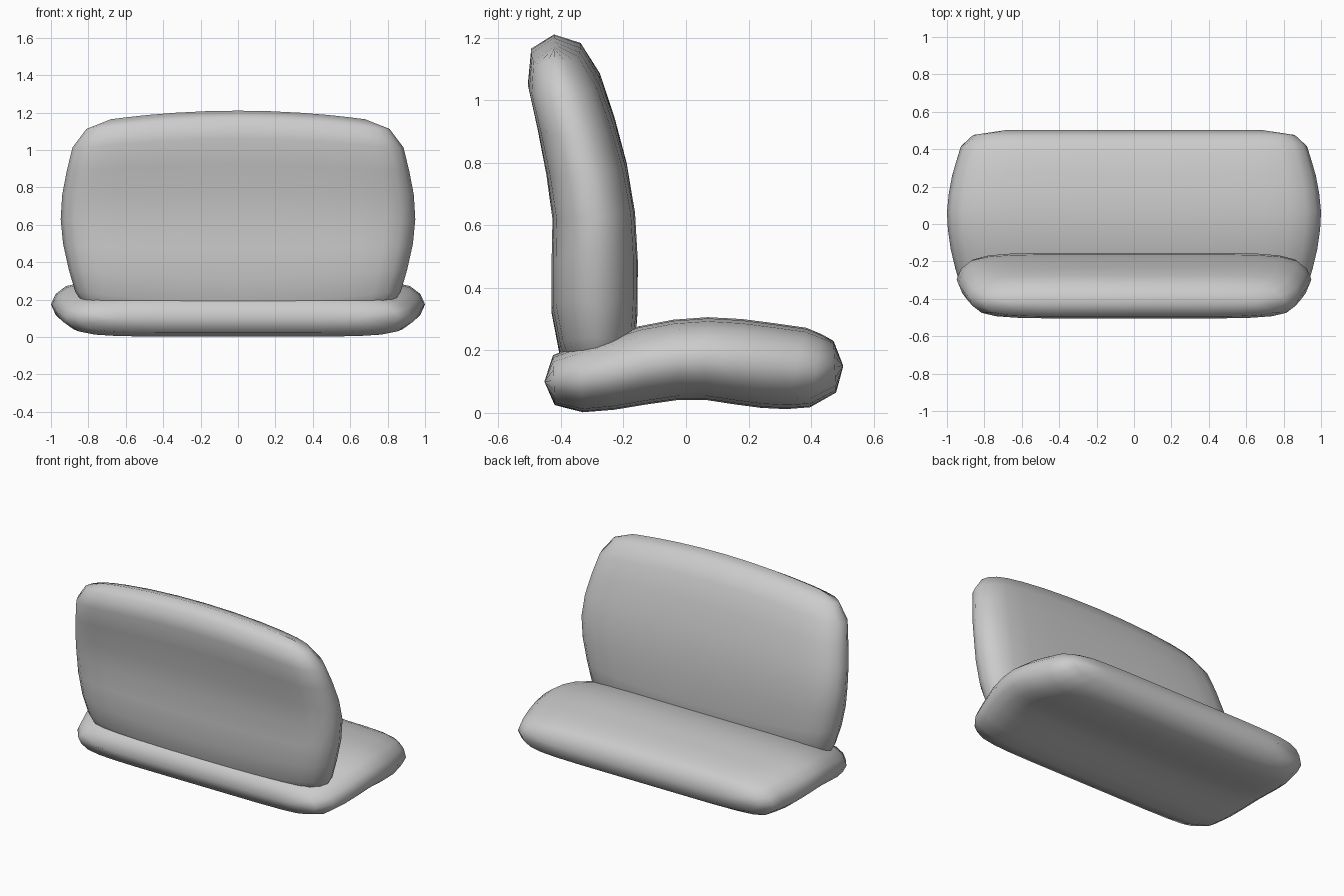
import bpy, bmesh

# Half cross-section of a pillow: (fraction of half width, fraction of half thickness)
HALF = [(0, 1), (0.25, 1), (0.5, 1), (0.7, 0.97), (0.83, 0.9), (0.92, 0.74), (0.975, 0.42), (1, 0)]
RIGHT = HALF + [(s, -t) for s, t in HALF[-2::-1]]
SECTION = RIGHT + [(-s, t) for s, t in RIGHT[-2:0:-1]]


def cushion(name, stations, bow=None):
    """Loft pillow sections; station = (y1, z1, y2, z2, half width)."""
    bm = bmesh.new()
    rings = []
    for y1, z1, y2, z2, w in stations:
        ring = []
        for s, t in SECTION:
            x = s * w
            y = (y1 + y2) / 2 + t * (y1 - y2) / 2
            z = (z1 + z2) / 2 + t * (z1 - z2) / 2
            if bow:
                z += bow(x, z)
            ring.append(bm.verts.new((x, y, z)))
        rings.append(ring)
    n = len(SECTION)
    for a, b in zip(rings, rings[1:]):
        for i in range(n):
            j = (i + 1) % n
            bm.faces.new((a[i], a[j], b[j], b[i]))
    bmesh.ops.remove_doubles(bm, verts=bm.verts, dist=0.0005)
    bmesh.ops.recalc_face_normals(bm, faces=bm.faces)
    me = bpy.data.meshes.new(name)
    bm.to_mesh(me)
    bm.free()
    for p in me.polygons:
        p.use_smooth = True
    ob = bpy.data.objects.new(name, me)
    bpy.context.collection.objects.link(ob)
    return ob


# Seat cushion, front edge to back edge: top point, bottom point, half width
cushion("seat_cushion", [
    (-0.453, 0.100, -0.453, 0.100, 0.68),
    (-0.425, 0.185, -0.420, 0.025, 0.86),
    (-0.345, 0.217, -0.330, 0.002, 0.925),
    (-0.250, 0.245, -0.230, 0.010, 0.955),
    (-0.150, 0.277, -0.120, 0.028, 0.98),
    (-0.040, 0.298, -0.020, 0.042, 0.995),
    (0.070, 0.306, 0.060, 0.042, 1.0),
    (0.180, 0.300, 0.150, 0.028, 0.99),
    (0.280, 0.287, 0.240, 0.016, 0.972),
    (0.385, 0.272, 0.320, 0.012, 0.945),
    (0.435, 0.251, 0.397, 0.018, 0.925),
    (0.472, 0.230, 0.480, 0.065, 0.86),
    (0.503, 0.150, 0.503, 0.150, 0.68),
])

# Backrest, bottom edge to top edge: front point, back point, half width
cushion("backrest_cushion", [
    (-0.290, 0.060, -0.290, 0.060, 0.66),
    (-0.370, 0.100, -0.210, 0.090, 0.81),
    (-0.405, 0.190, -0.165, 0.180, 0.87),
    (-0.430, 0.320, -0.155, 0.320, 0.905),
    (-0.430, 0.470, -0.154, 0.480, 0.935),
    (-0.427, 0.620, -0.163, 0.640, 0.948),
    (-0.447, 0.770, -0.190, 0.800, 0.94),
    (-0.475, 0.920, -0.230, 0.950, 0.915),
    (-0.505, 1.060, -0.275, 1.085, 0.885),
    (-0.495, 1.165, -0.337, 1.183, 0.81),
    (-0.422, 1.210, -0.422, 1.210, 0.68),
], bow=lambda x, z: -0.1 * x * x * (z - 0.62) / 0.59)
